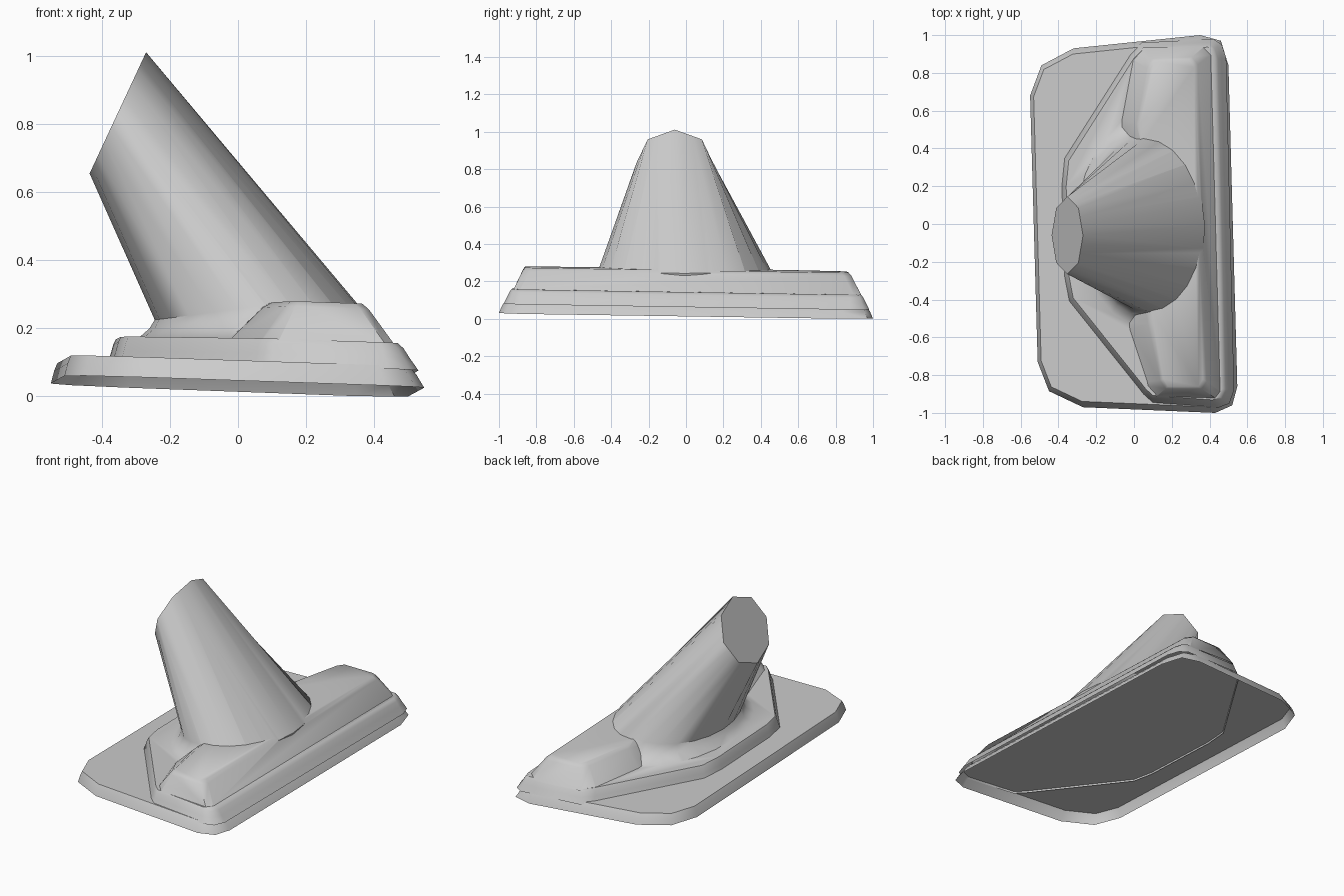
import bpy, bmesh, math
from mathutils import Vector

if "Cube" in bpy.data.objects:
    bpy.data.objects.remove(bpy.data.objects["Cube"])


def tilt(x, y):
    # The whole base leans slightly
    return 0.03 - 0.035 * x - 0.017 * y


def smooth(ob, angle):
    bpy.ops.object.select_all(action='DESELECT')
    ob.select_set(True)
    bpy.context.view_layer.objects.active = ob
    bpy.ops.object.shade_smooth_by_angle(angle=math.radians(angle))


def open_bottom(ob):
    # Remove the flat underside, leaving a hollow shell
    bm = bmesh.new()
    bm.from_mesh(ob.data)
    under = [f for f in bm.faces if f.normal.z < -.95]
    bmesh.ops.delete(bm, geom=under, context='FACES')
    bm.to_mesh(ob.data)
    bm.free()


def loft(name, rings):
    bm = bmesh.new()
    vs = [[bm.verts.new(p) for p in r] for r in rings]
    n = len(vs[0])
    for a, b in zip(vs, vs[1:]):
        for i in range(n):
            j = (i + 1) % n
            bm.faces.new((a[i], a[j], b[j], b[i]))
    bm.faces.new(vs[0])
    bm.faces.new(vs[-1])
    bmesh.ops.recalc_face_normals(bm, faces=bm.faces)
    me = bpy.data.meshes.new(name)
    bm.to_mesh(me)
    bm.free()
    ob = bpy.data.objects.new(name, me)
    bpy.context.collection.objects.link(ob)
    return ob


def inset(pts, d):
    # Offset a clockwise outline inwards, a little more on the right than the left
    out = []
    for i, p in enumerate(pts):
        a, p, b = Vector(pts[i - 1]), Vector(p), Vector(pts[(i + 1) % len(pts)])
        e, f = (p - a).normalized(), (b - p).normalized()
        n1, n2 = Vector((e.y, -e.x)), Vector((f.y, -f.x))
        out.append(p + (n1 + n2) * d / (1 + n1.dot(n2)) - Vector((.4 * d, 0)))
    return out


def level(pts, h):
    return [(x, y, max(0, h + tilt(x, y))) for x, y in pts]


# Base plate: hollow underneath, sloping rim
plate = [(-.55, .68), (-.49, .84), (-.32, .93), (.35, 1), (.46, .97), (.5, .84),
         (.547, -.86), (.52, -.96), (.43, -1), (-.27, -.97), (-.45, -.885), (-.51, -.73)]
base_plate = loft("base_plate", [level(inset(plate, d), h)
                                 for d, h in ((0, 0), (.016, .037), (.031, .06))])
open_bottom(base_plate)
smooth(base_plate, 46)

# Middle step
step = [(-.385, .2), (-.37, .35), (-.02, .9), (.04, .96), (.42, .98), (.465, .95), (.488, .88),
        (.53, -.88), (.505, -.95), (.44, -.975), (.1, -.95), (.05, -.905),
        (-.345, -.41), (-.37, -.28)]
body = loft("stepped_body", [level(inset(step, d), h)
                             for d, h in ((0, .05), (.018, .085), (.031, .113), (.043, .128))])

# Raised bar with sloping sides and a softened top edge
low = [(-.07, .55), (-.01, .87), (.05, .935), (.37, .94), (.412, .9),
       (.462, -.89), (.435, -.925), (.12, -.915), (.07, -.86), (-.03, -.56)]
high = [(.03, .53), (.085, .82), (.11, .86), (.29, .87), (.32, .83),
        (.365, -.82), (.34, -.86), (.18, -.86), (.155, -.82), (.1, -.52)]
mid = [tuple(Vector(a).lerp(Vector(b), .8)) for a, b in zip(low, high)]
bar = loft("raised_bar", [level(low, .12), level(mid, .225), level(high, .241)])

# Leaning tapered column with a flared foot and octagonal cut top
N = 24


def oval(cx, rx, ry, height):
    ring = []
    for i in range(N):
        c, s = math.cos(2 * math.pi * i / N), math.sin(2 * math.pi * i / N)
        y = -.008 + ry * s
        x = cx + rx * c - .03 * y
        ring.append((x, y, height(x, y, c)))
    return ring


foot = oval(.035, .345, .55, lambda x, y, c: .115 + tilt(x, y))
flare = oval(.05, .31, .485, lambda x, y, c: .2)
base = oval(.065, .31, .458, lambda x, y, c: .268 - (.043 if c < 0 else .025) * abs(c))
corners = [Vector((-.353 + .083 * math.cos(a), -.06 + .205 * math.sin(a),
                   .833 + .178 * math.cos(a)))
           for a in (k * math.pi / 4 for k in range(8))]
top = [corners[i // 3].lerp(corners[(i // 3 + 1) % 8], (i % 3) / 3) for i in range(N)]
column = loft("leaning_column", [foot, flare, base, top])

# Fuse step, bar and column into a single hollow shell
bpy.context.view_layer.objects.active = body
for part in (bar, column):
    mod = body.modifiers.new("join", 'BOOLEAN')
    mod.operation, mod.solver, mod.object = 'UNION', 'EXACT', part
    bpy.ops.object.modifier_apply(modifier=mod.name)
    bpy.data.objects.remove(part)
open_bottom(body)
smooth(body, 44)
